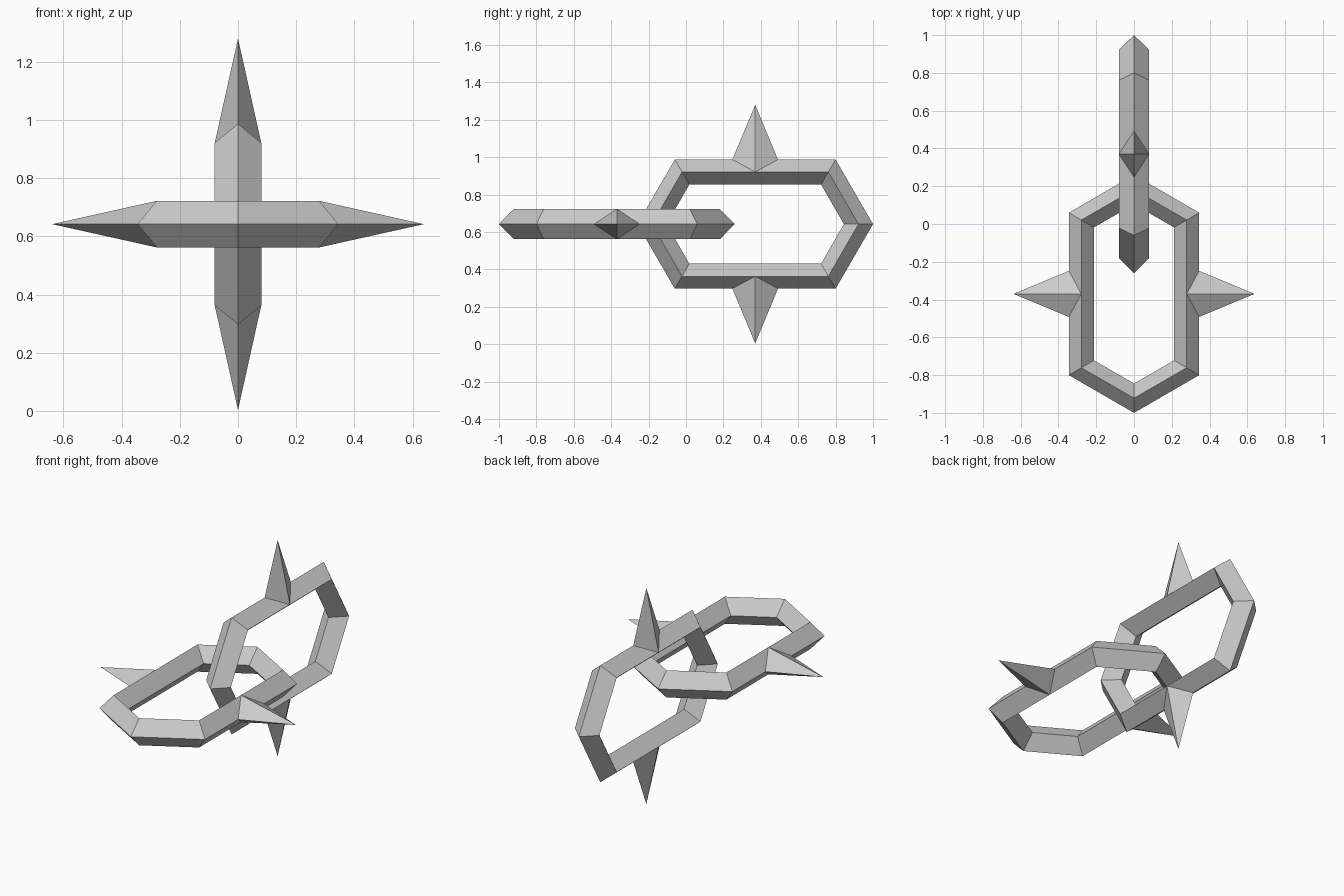
import bpy
import bmesh
from math import radians

if "Cube" in bpy.data.objects:
    bpy.data.objects.remove(bpy.data.objects["Cube"])

CENTER_Z = 0.642
OFFSET_Y = 0.37
THICK = 0.08                      # half thickness of the bar
TIP = 0.638                       # spike tip distance from link centre

# Concentric elongated hexagons: half width, half straight side, half length
OUTER = (0.345, 0.43, 0.63)
RIDGE = (0.279, 0.391, 0.552)
INNER = (0.212, 0.352, 0.474)


def add_object(name, bm, loc, roll):
    bmesh.ops.recalc_face_normals(bm, faces=bm.faces)
    mesh = bpy.data.meshes.new(name)
    bm.to_mesh(mesh)
    bm.free()
    ob = bpy.data.objects.new(name, mesh)
    ob.location = loc
    ob.rotation_euler = (0, roll, 0)
    bpy.context.collection.objects.link(ob)
    return ob


def hexagon(bm, size, z):
    w, s, l = size
    pts = [(w, -s), (w, s), (0, l), (-w, s), (-w, -s), (0, -l)]
    return [bm.verts.new((x, y, z)) for x, y in pts]


def make_link(name, loc, roll):
    # Bar with a diamond cross-section, swept round the hexagon
    bm = bmesh.new()
    rings = [hexagon(bm, OUTER, 0), hexagon(bm, RIDGE, THICK),
             hexagon(bm, INNER, 0), hexagon(bm, RIDGE, -THICK)]
    for k in range(4):
        a, b = rings[k], rings[(k + 1) % 4]
        for i in range(6):
            j = (i + 1) % 6
            bm.faces.new((a[i], a[j], b[j], b[i]))
    add_object(name, bm, loc, roll)


def make_spike(name, side, loc, roll):
    # Four-sided spike whose base is folded over the bar
    bm = bmesh.new()
    out_x, mid_x = side * OUTER[0], side * RIDGE[0]
    base = [bm.verts.new(p) for p in ((out_x, -0.122, 0), (mid_x, 0, THICK),
                                      (out_x, 0.122, 0), (mid_x, 0, -THICK))]
    tip = bm.verts.new((side * TIP, 0, 0))
    for i in range(4):
        bm.faces.new((base[i], base[(i + 1) % 4], tip))
    # Outward winding for each side
    ob = add_object(name, bm, loc, roll)
    return ob


# Flat link in front, upright link behind
for label, y, roll in (("flat", -OFFSET_Y, 0), ("upright", OFFSET_Y, radians(90))):
    loc = (0, y, CENTER_Z)
    make_link(label + "_chain_link", loc, roll)
    for tag, side in (("a", 1), ("b", -1)):
        make_spike(f"{label}_link_spike_{tag}", side, loc, roll)
